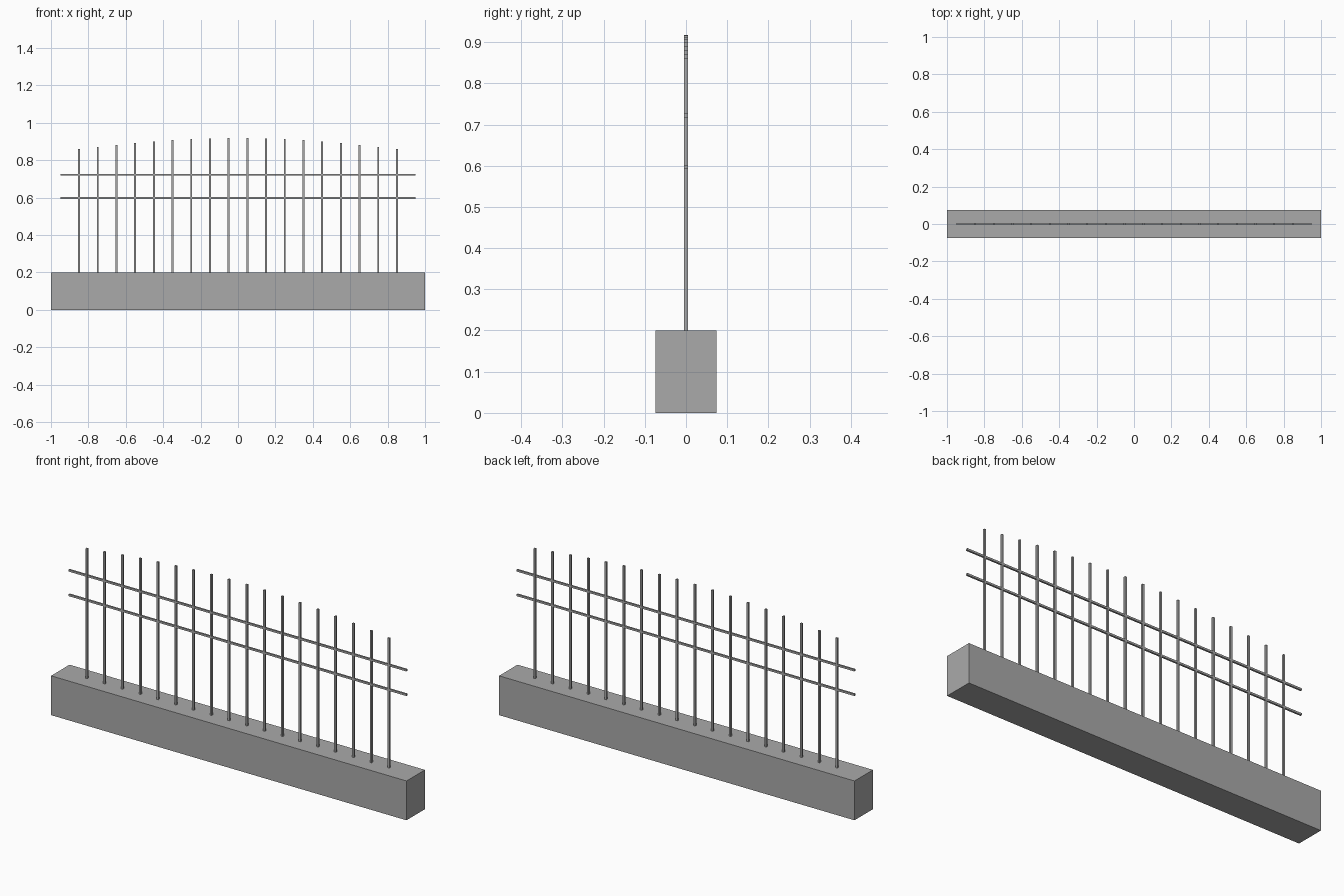
import bpy
import math

cube = bpy.data.objects.get("Cube")
if cube:
    bpy.data.objects.remove(cube, do_unlink=True)

# One plain grey for the whole fence
grey = bpy.data.materials.new("grey")
grey.use_nodes = True
colour = (0.4, 0.4, 0.4, 1)
grey.diffuse_color = colour
grey.node_tree.nodes["Principled BSDF"].inputs["Base Color"].default_value = colour


def box(name, x, z_low, z_high, width, depth):
    height = z_high - z_low
    bpy.ops.mesh.primitive_cube_add(size=1, location=(x, 0, z_low + height / 2))
    obj = bpy.context.object
    obj.name = name
    obj.scale = (width, depth, height)
    bpy.ops.object.transform_apply(location=False, rotation=False, scale=True)
    obj.data.materials.append(grey)
    return obj


WALL_TOP = 0.2
BAR = 0.01
COUNT = 18

# Low wall
box("base_wall", 0, 0, WALL_TOP, 2, 0.148)

# Upright bars, their tops following a gentle arch
for i in range(COUNT):
    top = 0.86 + 0.058 * math.sin(math.pi * i / (COUNT - 1))
    box(f"upright_bar_{i + 1}", -0.85 + 0.1 * i, WALL_TOP, top, BAR, BAR)

# Two horizontal rails
for name, z in (("lower_rail", 0.597), ("upper_rail", 0.722)):
    box(name, 0, z - BAR / 2, z + BAR / 2, 1.9, BAR * 0.9)
